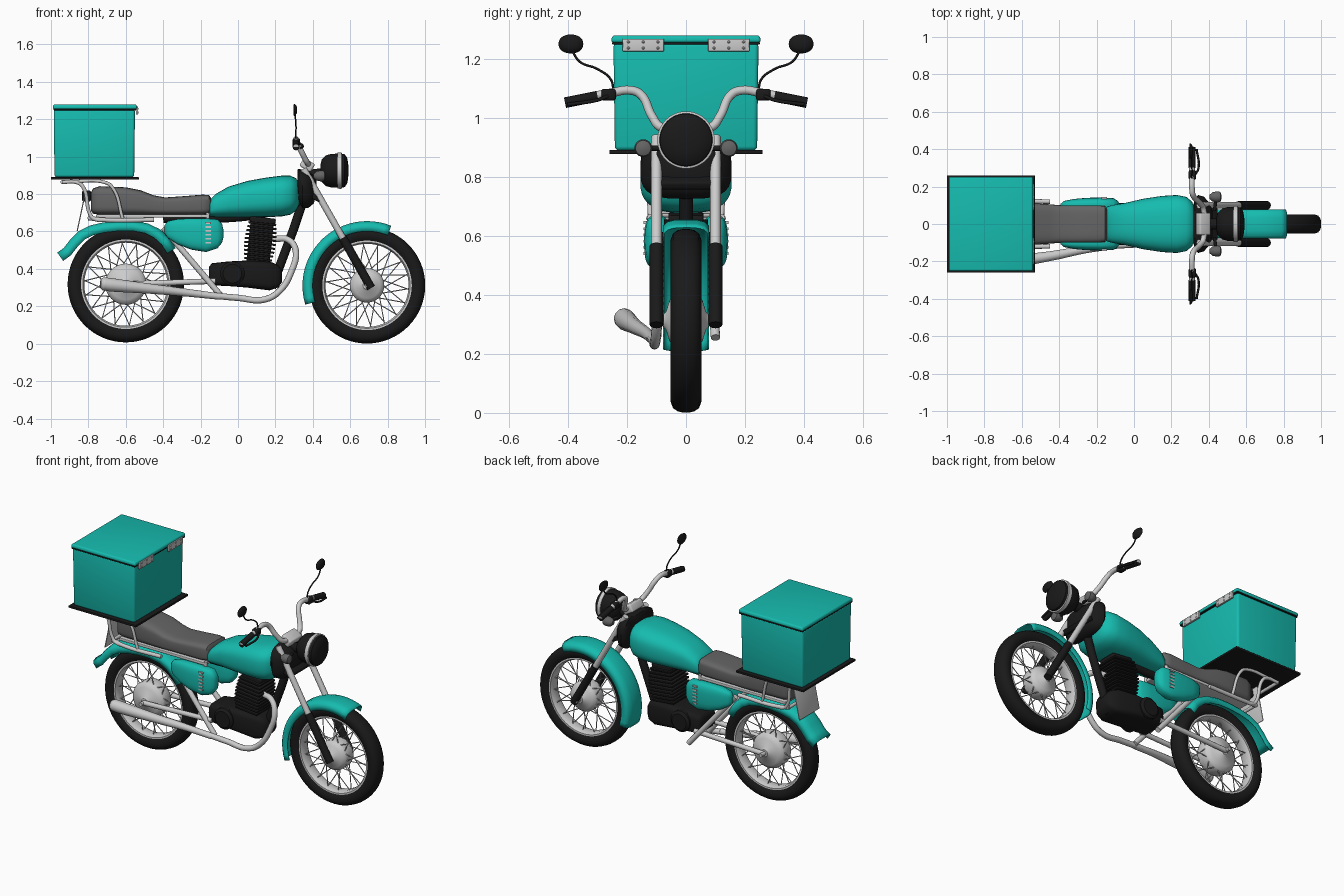
import bpy, bmesh
from math import sin, cos, pi, radians, copysign
from mathutils import Vector, Matrix

if "Cube" in bpy.data.objects:
    bpy.data.objects.remove(bpy.data.objects["Cube"])

def material(name, c):
    m = bpy.data.materials.new(name)
    m.diffuse_color = (*c, 1)
    m.use_nodes = True
    m.node_tree.nodes["Principled BSDF"].inputs["Base Color"].default_value = m.diffuse_color
    return m

TEAL = material("teal_paint", (0.008, 0.50, 0.43))
BLACK = material("black_rubber", (0.01, 0.01, 0.01))
SEAT = material("grey_vinyl", (0.13, 0.13, 0.13))
WHITE = material("white_trim", (0.85, 0.85, 0.85))

def finish(name, bm, mat=None, angle=35):
    bmesh.ops.recalc_face_normals(bm, faces=bm.faces)
    me = bpy.data.meshes.new(name)
    bm.to_mesh(me)
    bm.free()
    me.shade_smooth()
    me.set_sharp_from_angle(angle=radians(angle))
    ob = bpy.data.objects.new(name, me)
    bpy.context.collection.objects.link(ob)
    if mat:
        me.materials.append(mat)
    return ob

def loft(name, rings, mat=None, around=True, along=False, caps=True, angle=35):
    bm = bmesh.new()
    vs = [[bm.verts.new(p) for p in r] for r in rings]
    n, k = len(rings[0]), len(rings)
    for i in range(k if along else k - 1):
        a, b = vs[i], vs[(i + 1) % k]
        for j in range(n if around else n - 1):
            q = (j + 1) % n
            bm.faces.new((a[j], a[q], b[q], b[j]))
    if caps and not along and around:
        bm.faces.new(vs[0])
        bm.faces.new(vs[-1])
    return finish(name, bm, mat, angle)

def lathe(name, prof, c, axis='Y', mat=None, closed=False, seg=48):
    """Profile of (radius, offset along axis)."""
    rings = []
    for r, h in prof:
        ring = []
        for i in range(seg):
            a, b = r * cos(2 * pi * i / seg), r * sin(2 * pi * i / seg)
            ring.append(Vector(c) + Vector((a, h, b) if axis == 'Y' else (h, a, b)))
        rings.append(ring)
    return loft(name, rings, mat, along=closed)

def hull(name, secs, mat=None, y=0, n=2.6, seg=28, angle=50):
    """Superelliptic sections (x, z_bottom, z_top, half_width)."""
    f = lambda v: copysign(abs(v) ** (2 / n), v)
    rings = [[(x, y + w * f(cos(2 * pi * i / seg)), (a + b) / 2 + (b - a) / 2 * f(sin(2 * pi * i / seg)))
              for i in range(seg)] for x, a, b, w in secs]
    return loft(name, rings, mat, angle=angle)

def box(name, c, s, mat=None, rot=0, bevel=0.004, top=1):
    bm = bmesh.new()
    bmesh.ops.create_cube(bm, size=1)
    for v in bm.verts:
        k = top if v.co.z > 0 else 1
        v.co = Vector((v.co.x * s[0] * k, v.co.y * s[1] * k, v.co.z * s[2]))
    if bevel:
        bmesh.ops.bevel(bm, geom=bm.edges[:], offset=bevel, segments=3, profile=0.5, affect='EDGES')
    bm.transform(Matrix.Translation(c) @ Matrix.Rotation(radians(rot), 4, 'Y'))
    return finish(name, bm, mat)

def tube(name, pts, r, mat=None, radii=None, smooth=True):
    cu = bpy.data.curves.new(name, 'CURVE')
    cu.dimensions, cu.bevel_depth, cu.bevel_resolution = '3D', r, 4
    cu.use_fill_caps, cu.resolution_u = True, 8
    sp = cu.splines.new('BEZIER')
    sp.bezier_points.add(len(pts) - 1)
    for i, (b, p) in enumerate(zip(sp.bezier_points, pts)):
        b.co = p
        b.handle_left_type = b.handle_right_type = 'AUTO' if smooth else 'VECTOR'
        b.radius = radii[i] if radii else 1
    if mat:
        cu.materials.append(mat)
    ob = bpy.data.objects.new(name, cu)
    bpy.context.collection.objects.link(ob)
    bpy.ops.object.select_all(action='DESELECT')
    ob.select_set(True)
    bpy.context.view_layer.objects.active = ob
    bpy.ops.object.convert(target='MESH')

def fender(name, path):
    cross = [(-.075, -.052), (-.075, -.02), (-.062, -.007), (-.035, 0), (.035, 0), (.062, -.007), (.075, -.02), (.075, -.052)]
    P = [Vector((x, 0, z)) for x, z in path]
    rings = []
    for i, p in enumerate(P):
        t = (P[min(i + 1, len(P) - 1)] - P[max(i - 1, 0)]).normalized()
        nrm = Vector((-t.z, 0, t.x))
        rings.append([p + nrm * h + Vector((0, y, 0)) for y, h in cross])
    ob = loft(name, rings, TEAL, around=False, angle=60)
    mod = ob.modifiers.new("thickness", 'SOLIDIFY')
    mod.thickness, mod.offset = 0.005, 0

# Wheels: tyre, rim, hub, axle and crossed spokes
def wheel(name, x, z, hub):
    c = (x, 0, z)
    half = [(.234, -.034), (.25, -.046), (.275, -.052), (.296, -.044), (.307, -.028), (.311, -.01)]
    lathe(name + "_tyre", half + [(r, -y) for r, y in half[::-1]], c, mat=BLACK, closed=True, seg=64)
    rim = [(.24, -.038), (.23, -.038), (.222, -.022), (.222, .022), (.23, .038), (.24, .038)]
    lathe(name + "_rim", rim, c, closed=True, seg=64)
    h = [(.004, -.078), (.022, -.076), (.03, -.068), (hub * .75, -.056), (hub * .95, -.04), (hub, -.028)]
    lathe(name + "_hub", h + [(r, -y) for r, y in h[::-1]], c)
    lathe(name + "_axle", [(.012, -.115), (.012, .115)], c, seg=12)
    bm = bmesh.new()
    for i in range(36):
        a = 2 * pi * i / 36
        b = a + (.45 if i % 2 else -.45)
        s = .03 if i % 4 < 2 else -.03
        p = Vector((hub * .93 * cos(a), s, hub * .93 * sin(a)))
        q = Vector((.228 * cos(b), s * .3, .228 * sin(b)))
        m = Matrix.Translation(Vector(c) + (p + q) / 2) @ (q - p).to_track_quat('Z', 'Y').to_matrix().to_4x4()
        bmesh.ops.create_cone(bm, segments=6, radius1=.0028, radius2=.0028, depth=(q - p).length, matrix=m)
    finish(name + "_spokes", bm)

wheel("front_wheel", .69, .312, .092)
wheel("rear_wheel", -.6, .318, .11)

# Fenders
arc = [radians(197 - i * 129 / 24) for i in range(25)]
fender("front_fender", [(.69 + .343 * cos(a), .31 + .343 * sin(a)) for a in arc])
fender("rear_fender", [(-.965, .485), (-.93, .51), (-.895, .555), (-.85, .6), (-.79, .63), (-.72, .646), (-.64, .655),
                       (-.56, .655), (-.48, .64), (-.42, .61), (-.37, .565), (-.335, .51)])

# Tank, seat
hull("fuel_tank", [(-.158, .69, .74, .07), (-.15, .68, .77, .09), (-.12, .678, .8, .1), (-.05, .677, .84, .112), (.05, .677, .87, .135),
                   (.15, .677, .888, .15), (.23, .68, .898, .155), (.28, .69, .898, .145), (.31, .71, .885, .12),
                   (.327, .745, .86, .08), (.332, .78, .83, .03)], TEAL, n=2.8, seg=40)
hull("seat", [(-.785, .71, .81, .075), (-.775, .695, .83, .095), (-.74, .69, .842, .105), (-.6, .69, .836, .11), (-.52, .69, .82, .11),
              (-.45, .69, .793, .105), (-.39, .69, .782, .1), (-.3, .69, .788, .1), (-.19, .69, .797, .1),
              (-.155, .695, .795, .095), (-.145, .71, .78, .08)], SEAT, n=4.5, seg=40)
box("seat_base", (-.46, 0, .683), (.6, .2, .018))

# Side panels with vent slots
for s, side in ((-1, "right"), (1, "left")):
    hull(side + "_side_panel", [(-.392, .59, .635, .01), (-.375, .565, .655, .025), (-.32, .53, .667, .036), (-.25, .503, .67, .042),
                                (-.17, .49, .67, .044), (-.11, .51, .665, .04), (-.085, .54, .64, .025), (-.078, .57, .61, .01)],
         TEAL, y=s * .098, n=3)
    for i in range(6):
        box(f"{side}_vent_{i}", (-.16, s * .139, .54 + i * .021), (.03, .01, .009), WHITE, bevel=0)

# Engine: crankcase, covers, finned cylinder
hull("crankcase", [(-.155, .33, .41, .07), (-.14, .312, .43, .085), (-.05, .308, .44, .095), (.05, .3, .445, .095),
                   (.17, .285, .44, .085), (.215, .3, .42, .07), (.235, .33, .39, .05)], BLACK, n=5)
lathe("engine_covers", [(.05, -.112), (.065, -.1), (.065, .1), (.05, .112)], (-.03, 0, .375), mat=BLACK)
box("cylinder_core", (.118, 0, .54), (.125, .12, .24), BLACK, rot=6)
for i in range(10):
    t = i / 9
    w = .15 + .02 * sin(pi * t)
    box(f"cylinder_fin_{i}", (.108 + .022 * t, 0, .452 + .19 * t), (w, w, .011), BLACK, rot=6, bevel=.003)
box("cylinder_head", (.132, 0, .66), (.14, .12, .03), BLACK, rot=6, bevel=.01)

# Exhaust header and muffler
tube("exhaust_header", [(.19, -.02, .56), (.27, -.05, .555), (.308, -.075, .5), (.285, -.09, .385), (.22, -.1, .28),
                        (.14, -.105, .236), (0, -.11, .245), (-.16, -.12, .26)], .017)
tube("muffler", [(-.1, -.117, .252), (-.25, -.135, .27), (-.45, -.172, .292), (-.68, -.205, .315), (-.72, -.21, .32), (-.735, -.212, .321)],
     .02, radii=[.85, 1, 1.3, 1.8, 1.75, 1.2])

# Frame
tube("down_tube", [(.36, 0, .8), (.3, 0, .62), (.18, 0, .3)], .024, BLACK, smooth=False)
tube("backbone_tube", [(.35, 0, .76), (.1, 0, .69), (-.4, 0, .67)], .025, BLACK)
for s, side in ((-1, "right"), (1, "left")):
    tube(side + "_frame_stay", [(-.4, s * .075, .62), (-.09, s * .1, .255)], .016)
    tube(side + "_swingarm", [(-.6, s * .085, .318), (-.12, s * .085, .335)], .015)
    tube(side + "_seat_rail", [(-.8, s * .11, .672), (-.72, s * .12, .662), (-.45, s * .12, .662)], .012)
    tube(side + "_seat_post", [(-.16, s * .09, .7), (-.17, s * .09, .6)], .01)
    # Luggage rack legs
    tube(side + "_rack_leg", [(-.94, s * .13, .864), (-.86, s * .13, .862), (-.83, s * .13, .84), (-.79, s * .12, .69),
                              (-.77, s * .12, .668), (-.68, s * .12, .662)], .01)
    tube(side + "_rack_brace", [(-.9, s * .13, .866), (-.71, s * .13, .862), (-.675, s * .13, .84), (-.615, s * .12, .665)], .009)
    # Fork legs
    tube(side + "_fork_upper", [(.35, s * .1, .935), (.58, s * .1, .53)], .018)
    tube(side + "_fork_lower", [(.56, s * .1, .566), (.712, s * .1, .298)], .023, BLACK)
    # Grips, levers, mirrors and indicators
    tube(side + "_grip", [(.31, s * .3, 1.073), (.31, s * .41, 1.051)], .018, BLACK)
    box(side + "_switch", (.312, s * .262, 1.078), (.04, .05, .04), BLACK, bevel=.01)
    tube(side + "_lever", [(.325, s * .26, 1.075), (.345, s * .3, 1.06), (.335, s * .4, 1.045)], .006, BLACK)
    tube(side + "_mirror_stem", [(.31, s * .245, 1.09), (.31, s * .255, 1.13), (.31, s * .3, 1.165), (.308, s * .36, 1.19), (.306, s * .39, 1.235)],
         .004, BLACK)
    hull(side + "_mirror", [(.296, 1.224, 1.276, .037), (.3, 1.218, 1.282, .042), (.308, 1.222, 1.278, .038), (.316, 1.235, 1.265, .02)],
         BLACK, y=s * .39, n=2.2)
    lathe(side + "_indicator", [(.012, -.035), (.025, -.02), (.03, .005), (.026, .022), (.01, .028)], (.44, s * .145, .897), 'X', SEAT, seg=24)
    tube(side + "_indicator_stalk", [(.43, s * .07, .897), (.44, s * .145, .897)], .009, BLACK)
    # Lid hinges with rivets
    box(side + "_hinge", (-.54, s * .145, 1.246), (.012, .14, .042), bevel=.002)
    for k in range(6):
        lathe(f"{side}_rivet_{k}", [(.005, 0), (.002, .003)], (-.534, s * .145 - .05 + .05 * (k % 3), 1.236 + .021 * (k // 3)), 'X', seg=8)
tube("rack_crossbar", [(-.94, -.13, .864), (-.94, .13, .864)], .01)
tube("rail_crossbar", [(-.795, -.115, .672), (-.795, .115, .672)], .01)

# Steering head, clamp, handlebar, headlight
hull("steering_shroud", [(.318, .84, .93, .1), (.325, .76, .935, .14), (.345, .725, .93, .155), (.375, .725, .92, .145),
                         (.405, .75, .9, .11), (.42, .8, .87, .07)], BLACK, n=3.2)
box("top_clamp", (.37, 0, .955), (.07, .12, .05), rot=30, bevel=.01)
box("lower_clamp", (.42, 0, .78), (.05, .23, .03), BLACK, rot=30, bevel=.008)
half = [(.31, .41, 1.051), (.31, .25, 1.085), (.31, .19, 1.093), (.315, .155, 1.08), (.35, .115, 1.005), (.37, .085, .968)]
tube("handlebar", [(x, -y, z) for x, y, z in half] + [(.375, 0, .965)] + half[::-1], .015)
lathe("headlight_bowl", [(.03, -.08), (.06, -.072), (.082, -.05), (.09, -.02), (.091, .01), (.091, .035)], (.52, 0, .925), 'X', BLACK)
lathe("headlight_ring", [(.088, .012), (.096, .012), (.097, .034), (.088, .036)], (.52, 0, .925), 'X', closed=True)
lathe("headlight_lens", [(.09, .034), (.088, .05), (.07, .063), (.04, .069), (.005, .071)], (.52, 0, .925), 'X', BLACK)
tube("headlight_bracket", [(.38, 0, .9), (.46, 0, .91)], .03, BLACK)

# Tail light and number plate
box("tail_light", (-.81, 0, .79), (.05, .12, .06), BLACK, bevel=.012)
box("number_plate", (-.838, 0, .705), (.006, .2, .21), rot=12, bevel=.002)

# Delivery box on its plate
box("box_plate", (-.765, 0, .884), (.47, .52, .014), BLACK, bevel=.003)
box("delivery_box", (-.768, 0, 1.072), (.426, .482, .365), TEAL, bevel=.014, top=1.02)
box("box_lid_seal", (-.765, 0, 1.252), (.442, .5, .008), BLACK, bevel=.002)
box("box_lid", (-.765, 0, 1.267), (.452, .508, .024), TEAL, bevel=.009, top=.985)
